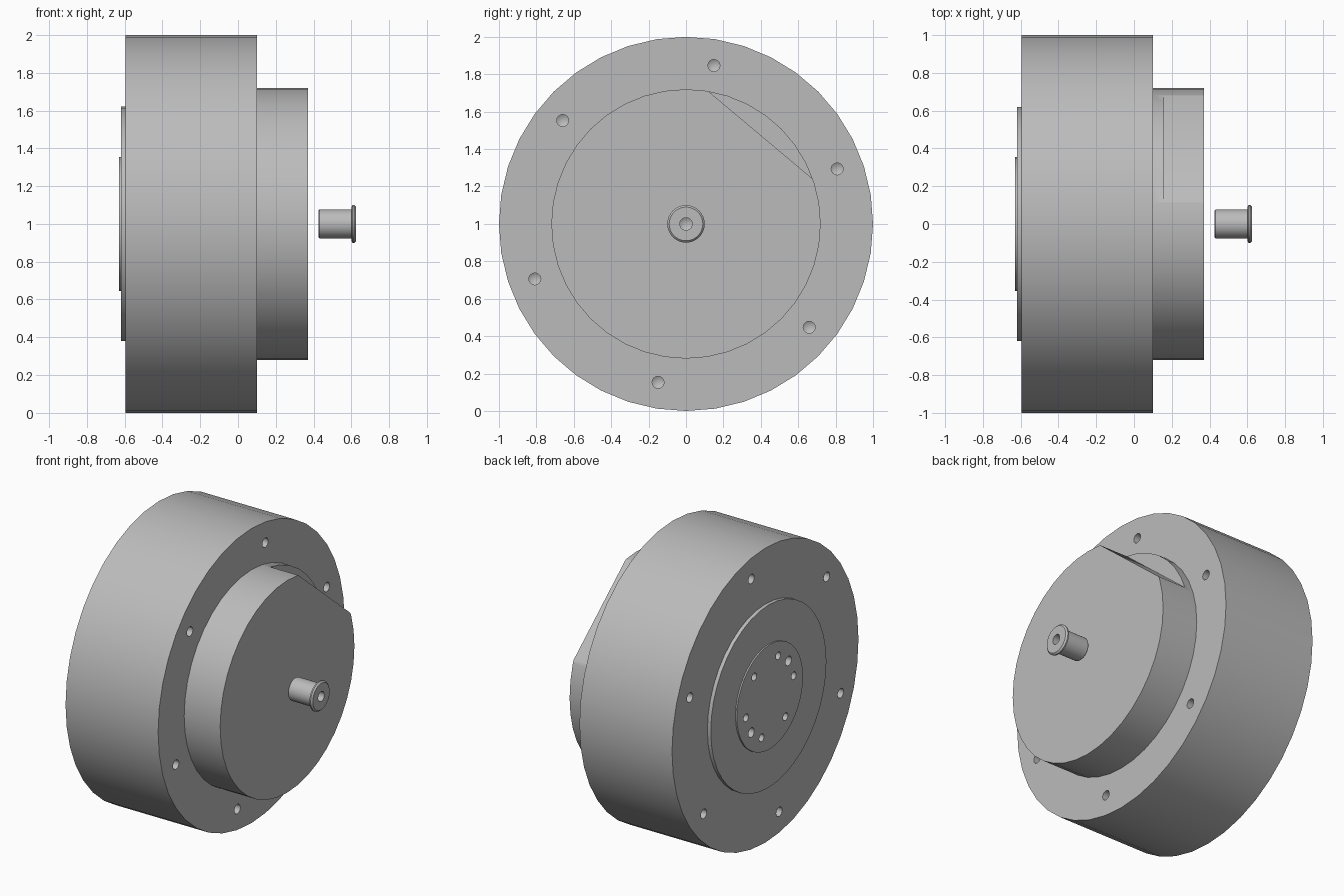
import bpy, bmesh
from math import cos, sin, radians, tau
from mathutils import Matrix, Vector

cube = bpy.data.objects.get("Cube")
if cube:
    bpy.data.objects.remove(cube)

metal = bpy.data.materials.new("light grey metal")
metal.use_nodes = True
GREY = (0.50, 0.50, 0.50, 1)
metal.diffuse_color = GREY
metal.node_tree.nodes["Principled BSDF"].inputs["Base Color"].default_value = GREY


def lathe(bm, profile, sides, y=0, z=1):
    """Closed turned solid along x from (x, radius) pairs."""
    rings = []
    for x, r in profile:
        if r == 0:
            rings.append([bm.verts.new((x, y, z))] * sides)
        else:
            rings.append([bm.verts.new((x, y + r * sin(tau * i / sides),
                                        z + r * cos(tau * i / sides)))
                          for i in range(sides)])
    for a, b in zip(rings, rings[1:]):
        for i in range(sides):
            j = (i + 1) % sides
            bm.faces.new(dict.fromkeys((a[i], a[j], b[j], b[i])))
    for ring in (rings[0], rings[-1]):
        if ring[0] is not ring[1]:
            bm.faces.new(ring)


def finish(name, bm):
    bmesh.ops.recalc_face_normals(bm, faces=bm.faces)
    mesh = bpy.data.meshes.new(name)
    bm.to_mesh(mesh)
    bm.free()
    obj = bpy.data.objects.new(name, mesh)
    bpy.context.collection.objects.link(obj)
    mesh.materials.append(metal)
    return obj


def turned(name, profile, sides):
    bm = bmesh.new()
    lathe(bm, profile, sides)
    return finish(name, bm)


def cut(obj, cutter):
    cutter.hide_render = True
    mod = obj.modifiers.new("cut", 'BOOLEAN')
    mod.operation, mod.solver, mod.object = 'DIFFERENCE', 'EXACT', cutter
    bpy.context.view_layer.objects.active = obj
    bpy.ops.object.modifier_apply(modifier=mod.name)
    bpy.data.objects.remove(cutter)


def drill(bm, face_x, inward, circle, angle, radius, depth):
    """Blind drilled hole with a conical bottom."""
    a = radians(angle)
    lathe(bm, [(face_x - inward * 0.05, radius), (face_x + inward * depth, radius),
               (face_x + inward * (depth + radius * 0.6), 0)],
          16, circle * cos(a), 1 + circle * sin(a))


# Housing with six screw holes on each face
housing = turned("housing", [(-0.595, 1), (0.10, 1)], 40)
bm = bmesh.new()
for k in range(6):
    for face_x, inward in ((-0.595, 1), (0.10, -1)):
        drill(bm, face_x, inward, 0.86, 20 + 60 * k, 0.032, 0.12)
cut(housing, finish("screw_cutter", bm))

# Rear boss with one flat
boss = turned("motor_boss", [(0.10, 0.72), (0.37, 0.72)], 40)
bm = bmesh.new()
bmesh.ops.create_cube(bm, size=1)
bmesh.ops.transform(bm, verts=bm.verts, matrix=(
    Matrix.Translation((0, 0, 1)) @ Matrix.Rotation(radians(50), 4, 'X')
    @ Matrix.Translation((0.66, 1.12, 0)) @ Matrix.Diagonal((1, 1, 2, 1))))
cut(boss, finish("flat_cutter", bm))

# Output side: locating ring and drilled output flange
turned("locating_ring", [(-0.62, 0.62), (-0.595, 0.62)], 40)
flange = turned("output_flange", [(-0.63, 0.355), (-0.62, 0.355)], 36)
flange.data.transform(Matrix.Identity(4))
bm = bmesh.new()
for k in range(6):
    drill(bm, -0.63, 1, 0.26, 50 + 60 * k, 0.026, 0.08)
for angle in (140, 320):
    drill(bm, -0.63, 1, 0.26, angle, 0.032, 0.08)
pins = finish("flange_cutter", bm)
ring = bpy.data.objects["locating_ring"]
for target in (ring, housing):
    cut(target, pins.copy())
cut(flange, pins)

# Encoder shaft with a lipped end and centre bore
turned("encoder_shaft", [(0.425, 0.07), (0.432, 0.077), (0.60, 0.077), (0.60, 0.09),
                         (0.606, 0.10), (0.615, 0.10), (0.625, 0.09), (0.625, 0.033),
                         (0.55, 0.033), (0.53, 0)], 32)

for obj in bpy.context.scene.objects:
    obj.select_set(obj.type == 'MESH')
bpy.ops.object.shade_smooth_by_angle(angle=radians(30))
